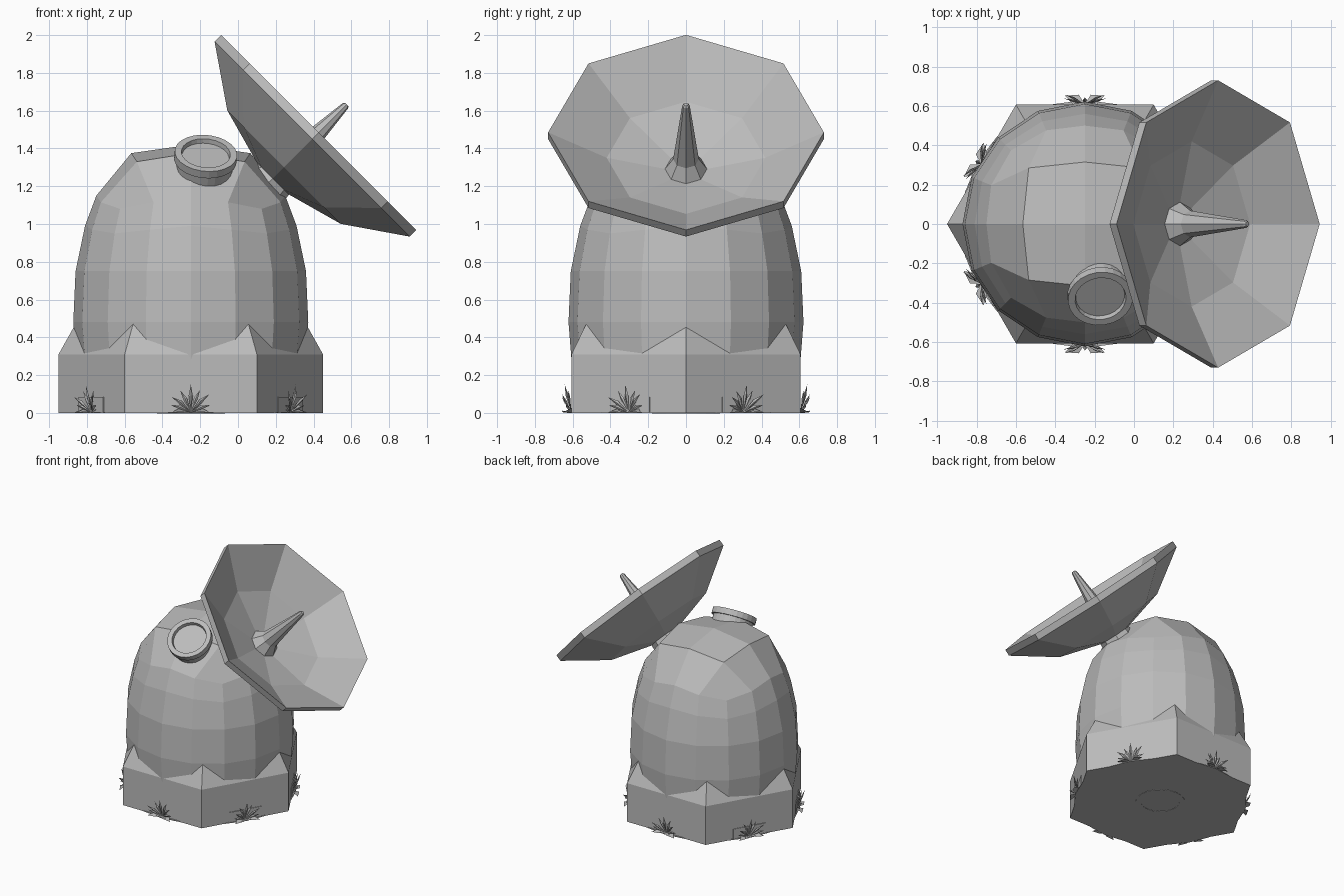
import bpy, bmesh, math
from math import sin, cos, pi, tau, radians
from mathutils import Vector, Matrix

cube = bpy.data.objects.get("Cube")
if cube:
    bpy.data.objects.remove(cube, do_unlink=True)

grey = bpy.data.materials.new("plain grey")
grey.use_nodes = True
COLOUR = (0.5, 0.5, 0.5, 1)
grey.diffuse_color = COLOUR
grey.node_tree.nodes["Principled BSDF"].inputs["Base Color"].default_value = COLOUR

CX = -0.25  # centre of the building


def finish(name, bm, matrix=Matrix()):
    bmesh.ops.recalc_face_normals(bm, faces=bm.faces)
    mesh = bpy.data.meshes.new(name)
    bm.to_mesh(mesh)
    bm.free()
    mesh.materials.append(grey)
    obj = bpy.data.objects.new(name, mesh)
    obj.matrix_world = matrix
    bpy.context.collection.objects.link(obj)
    return obj


def lathe(name, profile, sides, matrix, closed=False):
    """Revolve (radius, height) points; ends are capped unless the profile loops."""
    bm = bmesh.new()
    rings = [[bm.verts.new((r * cos(tau * k / sides), r * sin(tau * k / sides), z))
              for k in range(sides)] for r, z in profile]
    pairs = list(zip(rings, rings[1:]))
    if closed:
        pairs.append((rings[-1], rings[0]))
    else:
        bm.faces.new(rings[0])
        bm.faces.new(rings[-1])
    for a, b in pairs:
        for k in range(sides):
            n = (k + 1) % sides
            bm.faces.new((a[k], a[n], b[n], b[k]))
    return finish(name, bm, matrix)


def facing(position, direction, track="Y"):
    quat = Vector(direction).to_track_quat("Z", track)
    return Matrix.Translation(position) @ quat.to_matrix().to_4x4()


centre = Matrix.Translation((CX, 0, 0))


# Dome: sixteen-sided wall closed by a four by four patch
def build_dome():
    bm = bmesh.new()
    # radius, height, corner drop, corner bulge
    levels = [(0.57, 0.02, 0, 0), (0.60, 0.2, 0, 0), (0.622, 0.48, 0, 0),
              (0.61, 0.75, 0, 0), (0.56, 0.99, 0.04, 0.01), (0.50, 1.15, 0.07, 0.03)]
    rings = []
    for r, z, drop, bulge in levels:
        ring = []
        for k in range(16):
            a = tau * k / 16
            corner = (1 - cos(4 * a)) / 2
            rad = r + bulge * corner
            ring.append(bm.verts.new((rad * cos(a), rad * sin(a), z - drop * corner)))
        rings.append(ring)
    for a, b in zip(rings, rings[1:]):
        for k in range(16):
            n = (k + 1) % 16
            bm.faces.new((a[k], a[n], b[n], b[k]))
    bm.faces.new(rings[0])
    cells = [(i, j) for i in range(-2, 3) for j in range(-2, 3)]
    rim = sorted((c for c in cells if max(map(abs, c)) == 2),
                 key=lambda c: math.atan2(c[1], c[0]) % tau)
    grid = dict(zip(rim, rings[-1]))
    for i, j in cells:
        if (i, j) not in grid:
            d = abs(i) + abs(j)
            s = 0.285 if d == 2 else 0.315
            grid[i, j] = bm.verts.new((s * i, s * j, 1.42 - 0.045 * d))
    for i in range(-2, 2):
        for j in range(-2, 2):
            bm.faces.new((grid[i, j], grid[i + 1, j], grid[i + 1, j + 1], grid[i, j + 1]))
    finish("dome", bm, centre)


build_dome()

# Six-sided plinth whose corners rise into points against the dome
lathe("plinth", [(0.70, 0), (0.70, 0.31), (0.58, 0.525)], 6, centre)
lathe("ground_disc", [(0.63, 0), (0.63, 0.006)], 24, centre)
lathe("underside_ring", [(0.14, 0), (0.18, 0), (0.18, 0.005), (0.14, 0.005)], 20,
      Matrix.Translation((CX, 0, -0.002)), closed=True)

# Dish, horn and neck share one tilted axis
dish_axis = facing((0.4275, 0, 1.485), (1, 0, 1))
lathe("dish", [(0.10, -0.35), (0.425, -0.26), (0.73, -0.05), (0.73, 0),
               (0.42, -0.19), (0.05, -0.29)], 8, dish_axis)
lathe("horn", [(0.118, -0.30), (0.115, -0.28), (0.068, -0.2), (0.02, 0.20), (0.012, 0.21)],
      8, dish_axis)
lathe("neck", [(0.14, -0.5), (0.12, -0.33)], 8, dish_axis)

# Round hatch on the front shoulder
lathe("hatch", [(0.15, -0.16), (0.15, -0.045), (0.166, -0.045), (0.166, 0), (0.13, 0),
                (0.125, -0.025)], 24, facing((-0.17, -0.38, 1.375), (0.08, -0.58, 0.81)))


# Grass tuft: a fan of thin pointed blades leaning outward
def build_tuft(name, matrix):
    bm = bmesh.new()
    fan = [(-75, 0.11, 0.03), (-50, 0.13, 0.05), (-25, 0.13, 0.02), (0, 0.15, 0.035),
           (22, 0.13, 0.015), (45, 0.14, 0.05), (72, 0.11, 0.03)]
    for tilt, length, lean in fan:
        t = radians(tilt)
        tip = Vector((lean, length * sin(t), max(length * cos(t), 0.04)))
        side = Vector((0, cos(t), -sin(t))) * 0.011
        mid = tip * 0.55 + Vector((0.004, 0, 0.01))
        root = Vector((0, 0, 0.002))
        base, end = bm.verts.new(root), bm.verts.new(tip)
        ring = [bm.verts.new(mid + off) for off in
                (side, Vector((0.007, 0, 0)), -side, Vector((-0.007, 0, 0)))]
        for k in range(4):
            bm.faces.new((base, ring[k], ring[k - 1]))
            bm.faces.new((end, ring[k - 1], ring[k]))
    # Pair of broad leaves lying against the ground
    for s in (-1, 1):
        pts = [(0, 0, 0.003), (0.05, s * 0.03, 0.012), (0.045, s * 0.1, 0.003),
               (0, s * 0.06, 0.025)]
        bm.faces.new([bm.verts.new(p) for p in pts])
    finish(name, bm, matrix)


# One tuft and a shallow wall plate on each side of the plinth
for n in range(6):
    turn = centre @ Matrix.Rotation(radians(30 + 60 * n), 4, "Z")
    build_tuft(f"grass_tuft_{n + 1}", turn @ Matrix.Translation((0.607, 0, 0)))
    if n % 3 != 1:
        bm = bmesh.new()
        bmesh.ops.create_cube(bm, size=1, matrix=Matrix.Translation((0.607, 0, 0.0425))
                              @ Matrix.Diagonal((0.009, 0.26, 0.085, 1)))
        finish(f"wall_plate_{n + 1}", bm, turn)
